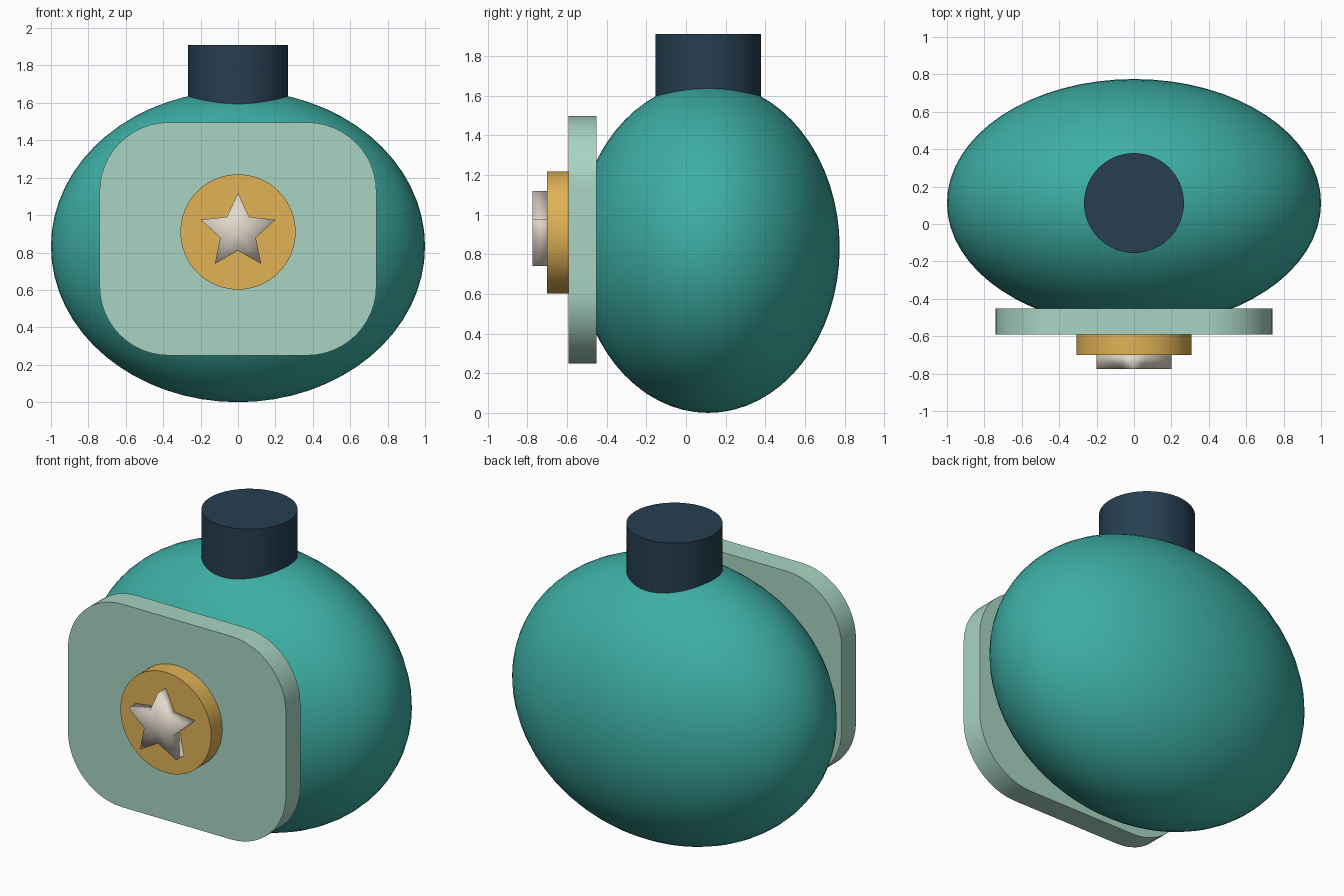
import bpy, bmesh, math
from mathutils import Matrix

if "Cube" in bpy.data.objects:
    bpy.data.objects.remove(bpy.data.objects["Cube"])


def material(name, r, g, b):
    """Flat material from sRGB 0-255 values."""
    m = bpy.data.materials.new(name)
    m.diffuse_color = [(c / 255 / 12.92) if c < 10 else ((c / 255 + 0.055) / 1.055) ** 2.4
                       for c in (r, g, b)] + [1]
    m.use_nodes = True
    m.node_tree.nodes["Principled BSDF"].inputs["Base Color"].default_value = m.diffuse_color
    return m


def finish(name, bm, mat, angle=None):
    """Turn a bmesh into an object; angle None means fully smooth."""
    bmesh.ops.recalc_face_normals(bm, faces=bm.faces)
    mesh = bpy.data.meshes.new(name)
    bm.to_mesh(mesh)
    bm.free()
    obj = bpy.data.objects.new(name, mesh)
    bpy.context.collection.objects.link(obj)
    mesh.materials.append(mat)
    bpy.context.view_layer.objects.active = obj
    obj.select_set(True)
    if angle is None:
        bpy.ops.object.shade_smooth()
    else:
        bpy.ops.object.shade_smooth_by_angle(angle=math.radians(angle))
    obj.select_set(False)
    return obj


def prism(outline, y_front, y_back, fan=False):
    """Extrude an (x, z) outline along y, optionally with a fanned front cap."""
    bm = bmesh.new()
    front = [bm.verts.new((x, y_front, z)) for x, z in outline]
    back = [bm.verts.new((x, y_back, z)) for x, z in outline]
    n = len(outline)
    for i in range(n):
        j = (i + 1) % n
        bm.faces.new((front[i], front[j], back[j], back[i]))
    bm.faces.new(back)
    if fan:
        cz = sum(z for _, z in outline) / n
        centre = bm.verts.new((0, y_front, cz))
        for i in range(n):
            bm.faces.new((front[i], front[(i + 1) % n], centre))
    else:
        bm.faces.new(front)
    return bm


teal = material("teal", 61, 174, 164)
mint = material("pale mint", 168, 212, 194)
navy = material("dark navy", 38, 62, 80)
gold = material("gold", 224, 178, 86)
cream = material("cream", 226, 216, 202)

BADGE_Z = 0.91

# Body: flattened ellipsoid
bm = bmesh.new()
bmesh.ops.create_uvsphere(bm, u_segments=64, v_segments=32, radius=1)
bmesh.ops.transform(bm, verts=bm.verts, matrix=Matrix.Translation((0, 0.112, 0.833))
                    @ Matrix.Diagonal((1, 0.663, 0.833, 1)))
finish("body", bm, teal)

# Neck: cylinder sunk into the top of the body
bm = bmesh.new()
bmesh.ops.create_cone(bm, cap_ends=True, segments=64, radius1=0.267, radius2=0.267,
                      depth=0.46, matrix=Matrix.Translation((0, 0.112, 1.68)))
finish("neck", bm, navy, 30)

# Front panel: rounded rectangle with soft rims
half_w, half_h, corner, mid_z = 0.74, 0.623, 0.37, 0.873
outline = []
for quarter, (sx, sz) in enumerate(((1, 1), (-1, 1), (-1, -1), (1, -1))):
    for k in range(13):
        a = math.pi / 2 * (quarter + k / 12)
        outline.append((sx * (half_w - corner) + corner * math.cos(a),
                        mid_z + sz * (half_h - corner) + corner * math.sin(a)))
bm = prism(outline, -0.592, -0.452)
rims = [e for e in bm.edges if abs(e.verts[0].co.y - e.verts[1].co.y) < 1e-4]
bmesh.ops.bevel(bm, geom=rims, offset=0.035, segments=4, profile=0.5, affect='EDGES')
finish("front_panel", bm, mint, 30)

# Badge: round disc on the panel
disc = [(0.308 * math.cos(math.tau * i / 64), BADGE_Z + 0.308 * math.sin(math.tau * i / 64))
        for i in range(64)]
finish("badge_disc", prism(disc, -0.70, -0.58), gold, 30)

# Star: five points, softly shaded across its edges
star = []
for i in range(10):
    a, r = math.pi / 2 + math.pi * i / 5, (0.21, 0.1)[i % 2]
    star.append((r * math.cos(a), BADGE_Z + r * math.sin(a)))
finish("badge_star", prism(star, -0.775, -0.69, fan=True), cream)
